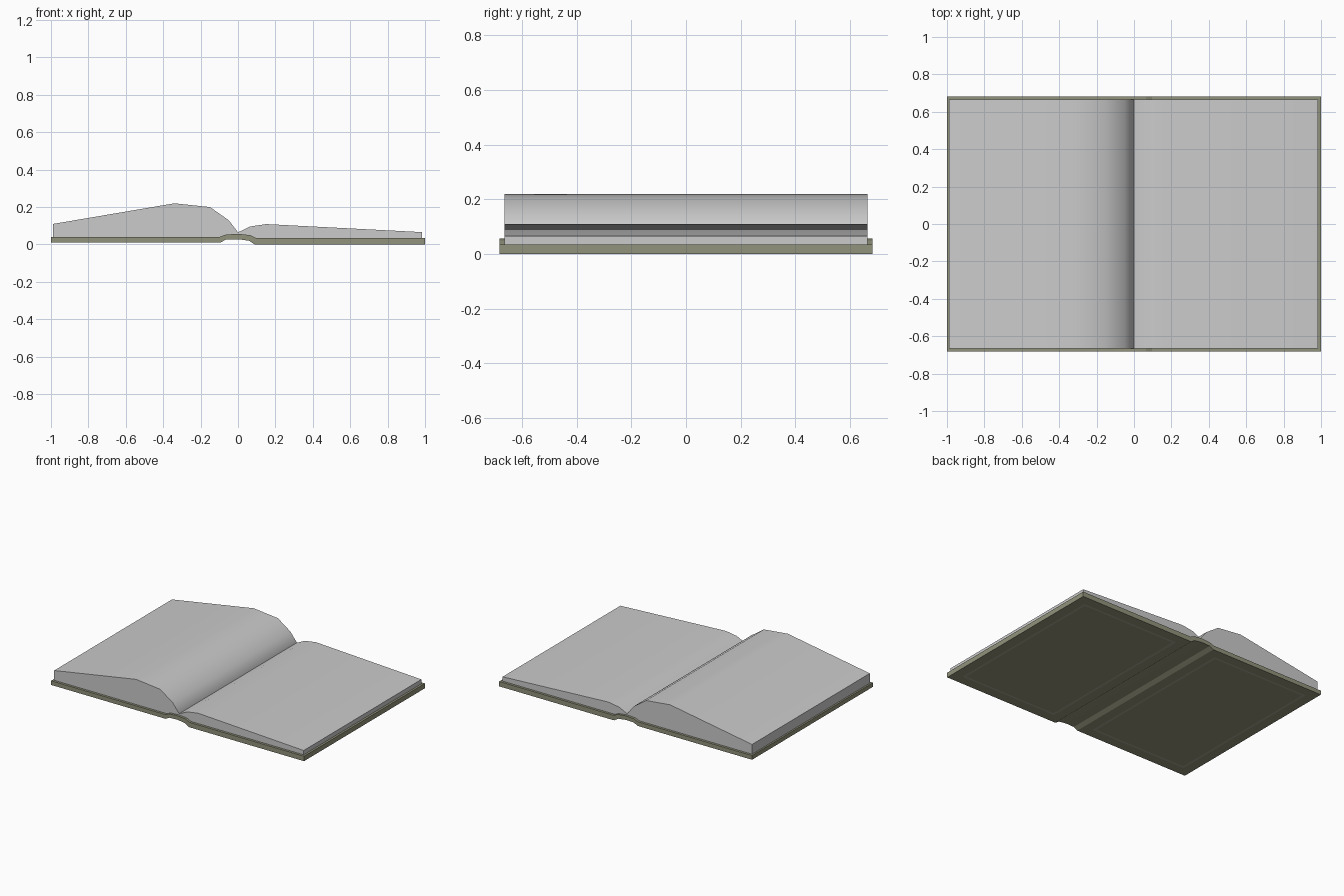
import bpy, bmesh, math

if "Cube" in bpy.data.objects:
    bpy.data.objects.remove(bpy.data.objects["Cube"])

def material(name, color):
    m = bpy.data.materials.new(name)
    m.diffuse_color = (*color, 1)
    m.use_nodes = True
    m.node_tree.nodes["Principled BSDF"].inputs["Base Color"].default_value = m.diffuse_color
    return m

def extrude_profile(name, pts, half_depth):
    """Prism from an x-z outline, running along y."""
    bm = bmesh.new()
    face = bm.faces.new([bm.verts.new((x, -half_depth, z)) for x, z in pts])
    ext = bmesh.ops.extrude_face_region(bm, geom=[face])
    verts = [g for g in ext["geom"] if isinstance(g, bmesh.types.BMVert)]
    bmesh.ops.translate(bm, verts=verts, vec=(0, 2 * half_depth, 0))
    bmesh.ops.recalc_face_normals(bm, faces=bm.faces)
    me = bpy.data.meshes.new(name)
    bm.to_mesh(me)
    bm.free()
    ob = bpy.data.objects.new(name, me)
    bpy.context.collection.objects.link(ob)
    return ob

def smooth(ob, angle):
    bpy.ops.object.select_all(action='DESELECT')
    ob.select_set(True)
    bpy.context.view_layer.objects.active = ob
    bpy.ops.object.shade_smooth_by_angle(angle=math.radians(angle))

# Cover: two boards joined by a raised spine
top = [(-1, 0.04), (-0.1, 0.04), (-0.065, 0.053), (0, 0.057),
       (0.065, 0.05), (0.095, 0.035), (1, 0.035)]
bottom = [(1, 0), (0.09, 0), (0.06, 0.02), (0, 0.028),
          (-0.065, 0.026), (-0.095, 0.01), (-1, 0.01)]
cover = extrude_profile("cover", top + bottom, 0.682)
cover.data.materials.append(material("cover_olive", (0.29, 0.29, 0.2)))
cover.data.materials.append(material("border_olive", (0.38, 0.38, 0.29)))

# Border line inlaid on the outside of each board
bm = bmesh.new()
bm.from_mesh(cover.data)
boards = [f for f in bm.faces if f.normal.z < -0.99 and f.calc_area() > 0.5]
for board in boards:
    bmesh.ops.inset_individual(bm, faces=[board], thickness=0.1)
    ring = bmesh.ops.inset_individual(bm, faces=[board], thickness=0.022)
    for f in ring["faces"]:
        if f is not board:
            f.material_index = 1
    board.material_index = 0
bm.to_mesh(cover.data)
bm.free()

# Page blocks, thick on the left and thin on the right
left_pages = extrude_profile("left_pages", [
    (-0.988, 0.04), (-0.988, 0.11), (-0.34, 0.22), (-0.15, 0.2),
    (-0.05, 0.13), (0, 0.065), (0, 0.057), (-0.065, 0.053), (-0.1, 0.04)], 0.665)
right_pages = extrude_profile("right_pages", [
    (0.985, 0.035), (0.985, 0.066), (0.15, 0.109), (0.065, 0.096),
    (0, 0.065), (0, 0.057), (0.065, 0.05), (0.095, 0.035)], 0.665)
for pages in (left_pages, right_pages):
    smooth(pages, 40)
